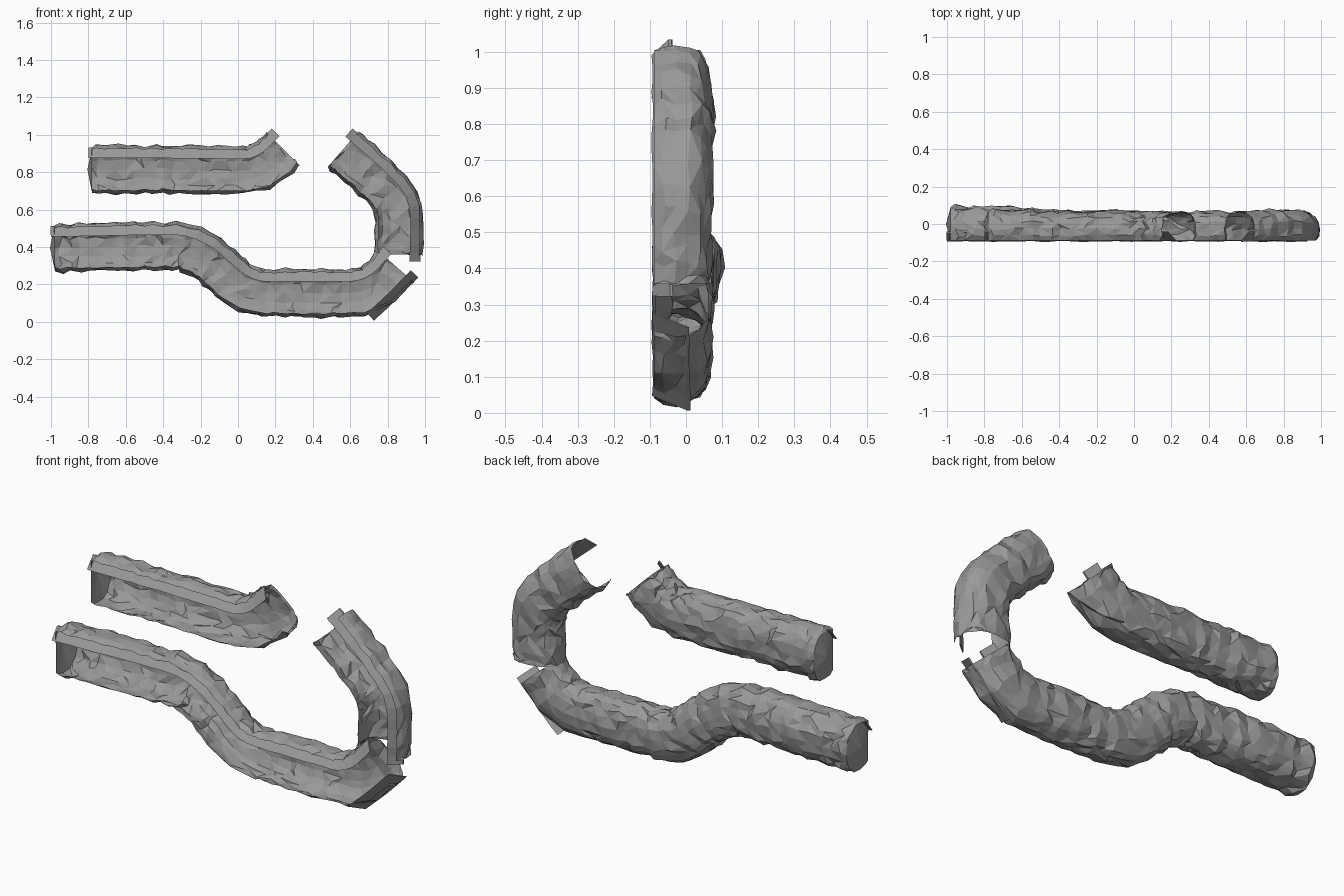
import bpy, bmesh, math, random
from mathutils import Vector

random.seed(7)
cube = bpy.data.objects.get("Cube")
if cube:
    bpy.data.objects.remove(cube)

rock = bpy.data.materials.new("rock grey")
rock.use_nodes = True
GREY = (0.32, 0.32, 0.32, 1)
rock.diffuse_color = GREY
rock.node_tree.nodes["Principled BSDF"].inputs["Base Color"].default_value = GREY

FRONT = -0.096
MIDDLE = -0.03
HALF = 0.13
STEP = 0.05
SIDES = 14
LIP = 0.6


def finish(bm, name):
    bmesh.ops.recalc_face_normals(bm, faces=bm.faces)
    mesh = bpy.data.meshes.new(name)
    bm.to_mesh(mesh)
    bm.free()
    mesh.materials.append(rock)
    obj = bpy.data.objects.new(name, mesh)
    bpy.context.collection.objects.link(obj)


def resample(points):
    """Even samples of a path of (x, z, depth) with smoothed corners."""
    pts = [Vector(p) for p in points]
    out = []
    for a, b in zip(pts, pts[1:]):
        n = max(1, round((b - a).length / STEP))
        out += [a.lerp(b, i / n) for i in range(n)]
    out.append(pts[-1])
    return [out[0]] + [(p + 2 * q + r) / 4 for p, q, r in zip(out, out[1:], out[2:])] + [out[-1]]


def frames(samples):
    """Position, along and across directions, and depth for each sample."""
    result = []
    for i, p in enumerate(samples):
        t = samples[min(i + 1, len(samples) - 1)] - samples[max(i - 1, 0)]
        along = Vector((t.x, 0, t.y)).normalized()
        across = Vector((-along.z, 0, along.x))
        result.append((Vector((p.x, 0, p.y)), along, across, p.z))
    return result


def trough(name, path, open_start, open_end):
    """Rocky tunnel with a round back and lips curling in towards the open front."""
    bm = bmesh.new()
    rows = []
    data = frames(resample(path))
    last = len(data) - 1
    for i, (pos, along, across, depth) in enumerate(data):
        is_end = i in (0, last)
        is_open = open_start if i == 0 else open_end
        pull = (0.035 if is_open else 0.02) * (1 if i == 0 else -1) if is_end else 0
        # Every other ring steps in, like broken rock courses
        swell = random.uniform(0.98, 1.03) if i % 2 else random.uniform(0.92, 0.98)
        row = []
        for k in range(SIDES + 1):
            a = -LIP + (math.pi + 2 * LIP) * k / SIDES
            c, s = math.cos(a), math.sin(a)
            u = math.copysign(abs(c) ** 0.8, c) * HALF * swell
            if s > 0:
                y = MIDDLE + (depth - MIDDLE) * s ** 0.8 * swell
            else:
                y = MIDDLE + 0.105 * s
            slide = pull
            if 0 < k < SIDES:
                u += random.uniform(-0.008, 0.008)
                y += random.uniform(-0.008, 0.006)
            if not is_end:
                slide = random.uniform(-0.016, 0.016)
            v = pos + across * u + along * slide
            v.y = max(y, FRONT)
            row.append(bm.verts.new(v))
        rows.append(row)
    for r, q in zip(rows, rows[1:]):
        for k in range(SIDES):
            a, b, c, d = r[k], r[k + 1], q[k + 1], q[k]
            if random.random() < 0.5:
                bm.faces.new((a, b, c))
                bm.faces.new((a, c, d))
            else:
                bm.faces.new((a, b, d))
                bm.faces.new((b, c, d))
    # Bulging rock wall on closed ends
    for index, is_open, sign in ((0, open_start, -1), (-1, open_end, 1)):
        if not is_open:
            row = rows[index]
            pos, along = data[index][:2]
            hub = bm.verts.new(pos + along * sign * 0.005)
            for a, b in zip(row, row[1:]):
                bm.faces.new((a, b, hub))
            bm.faces.new((row[-1], row[0], hub))
    finish(bm, name)


def ledge(name, path, inner, outer, outer_y):
    """Thin sloping plank along an edge, from the front back to outer_y."""
    bm = bmesh.new()
    previous = None
    for pos, along, across, depth in frames(resample(path)):
        pair = []
        for offset, y in ((inner, FRONT), (outer, outer_y)):
            v = pos + across * offset
            v.y = y + random.uniform(0, 0.006)
            pair.append(bm.verts.new(v))
        if previous:
            bm.faces.new((previous[0], previous[1], pair[1], pair[0]))
        previous = pair
    result = bmesh.ops.extrude_face_region(bm, geom=bm.faces[:])
    for v in result["geom"]:
        if isinstance(v, bmesh.types.BMVert):
            v.co.y += 0.008
    finish(bm, name)


# Centre lines as (x, z, depth of the back)
UPPER = [(-0.8, 0.815, 0.08), (-0.4, 0.815, 0.07), (0.08, 0.81, 0.07),
         (0.17, 0.855, 0.07), (0.265, 0.95, 0.07)]
RIGHT = [(0.535, 0.945, 0.07), (0.73, 0.775, 0.08), (0.85, 0.65, 0.08),
         (0.863, 0.55, 0.07), (0.857, 0.325, 0.07)]
LOWER = [(0.865, 0.325, 0.07), (0.76, 0.205, 0.07), (0.65, 0.155, 0.07),
         (0.1, 0.155, 0.07), (0.0, 0.2, 0.07), (-0.17, 0.35, 0.08),
         (-0.29, 0.405, 0.075), (-0.5, 0.405, 0.08), (-0.7, 0.4, 0.1), (-1.0, 0.395, 0.1)]

# Side of the ledge: 1 is left of the travel direction, -1 is right
for name, path, side, start, end in (("upper_tunnel", UPPER, 1, False, True),
                                     ("right_tunnel", RIGHT, 1, True, True),
                                     ("lower_tunnel", LOWER, -1, True, False)):
    trough(name, path, start, end)
    ledge(name + "_ledge", path, side * 0.06, side * 0.118, -0.05)

# Straight ledge on the outer side of the lower corner
ledge("corner_ledge", [(0.945, 0.255, 0), (0.83, 0.135, 0), (0.71, 0.025, 0)], -0.03, 0.025, 0.0)
